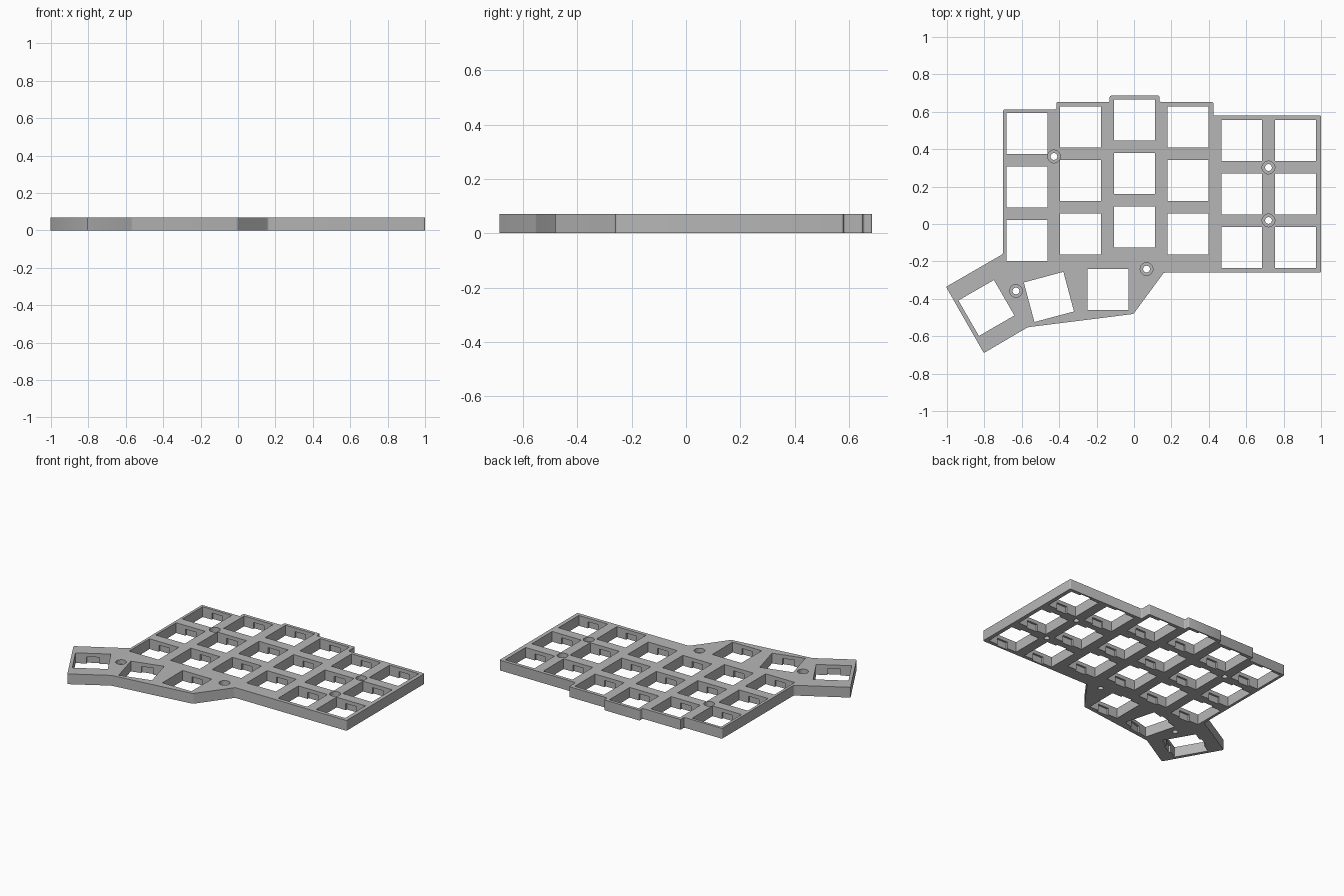
import bpy, bmesh
from math import radians
from mathutils import Matrix

cube = bpy.data.objects.get("Cube")
if cube:
    bpy.data.objects.remove(cube, do_unlink=True)

HEIGHT = 0.07
HOLE = 0.219
PITCH = 0.286

grey = bpy.data.materials.new("plain grey")
grey.use_nodes = True
grey.diffuse_color = (0.47, 0.47, 0.47, 1)
grey.node_tree.nodes["Principled BSDF"].inputs["Base Color"].default_value = grey.diffuse_color


def make_object(name, bm):
    bmesh.ops.recalc_face_normals(bm, faces=bm.faces[:])
    mesh = bpy.data.meshes.new(name)
    bm.to_mesh(mesh)
    bm.free()
    mesh.materials.append(grey)
    obj = bpy.data.objects.new(name, mesh)
    bpy.context.collection.objects.link(obj)
    return obj


def add_box(bm, x, y, turn, width, depth, low, high):
    place = (Matrix.Translation((x, y, (low + high) / 2))
             @ Matrix.Rotation(radians(turn), 4, "Z")
             @ Matrix.Diagonal((width, depth, high - low, 1)))
    bmesh.ops.create_cube(bm, size=1, matrix=place)


def add_cylinder(bm, x, y, radius, low, high):
    bmesh.ops.create_cone(bm, cap_ends=True, segments=32, radius1=radius, radius2=radius,
                          depth=high - low, matrix=Matrix.Translation((x, y, (low + high) / 2)))


# Plate outline, extruded, with slightly rounded corners
outline = [(1, .58), (.425, .58), (.425, .652), (.137, .652), (.137, .686), (-.13, .686),
           (-.13, .652), (-.415, .652), (-.415, .612), (-.7, .612), (-.7, -.16), (-1.005, -.336),
           (-.803, -.69), (-.568, -.552), (-.003, -.481), (.16, -.26), (1, -.26)]
bm = bmesh.new()
face = bm.faces.new([bm.verts.new((x, y, 0)) for x, y in outline])
side = bmesh.ops.extrude_face_region(bm, geom=[face])
bmesh.ops.translate(bm, vec=(0, 0, HEIGHT),
                    verts=[v for v in side["geom"] if isinstance(v, bmesh.types.BMVert)])
upright = [e for e in bm.edges if abs(e.verts[0].co.z - e.verts[1].co.z) > HEIGHT / 2]
bmesh.ops.bevel(bm, geom=upright, offset=0.008, segments=3, profile=0.5, affect="EDGES")
plate = make_object("key_plate", bm)

# Key positions: six staggered columns of three, and three thumb keys
top_rows = [.484, .519, .556, .519, .447, .447]
keys = [(-.572 + .287 * col, top - PITCH * row, 0)
        for col, top in enumerate(top_rows) for row in range(3)]
keys += [(-.139, -.35, 0), (-.455, -.39, 15), (-.789, -.449, 30)]
screws = [(-.428, .361), (.719, .302), (.719, .019), (.067, -.241), (-.631, -.358)]

# Cutters: square openings, clip notches underneath, screw holes and head recesses
opening, notch, shaft, recess = (bmesh.new() for _ in range(4))
for x, y, turn in keys:
    add_box(opening, x, y, turn, HOLE, HOLE, -.1, .2)
    add_box(notch, x, y, turn, .08, HOLE + .026, -.1, .045)
for x, y in screws:
    add_cylinder(shaft, x, y, .018, -.1, .2)
    add_cylinder(recess, x, y, .034, .04, .2)

bpy.context.view_layer.objects.active = plate
for name, cutter_mesh in (("key_opening_cutter", opening), ("clip_notch_cutter", notch),
                          ("screw_hole_cutter", shaft), ("screw_head_cutter", recess)):
    cutter = make_object(name, cutter_mesh)
    cutter.hide_render = True
    cut = plate.modifiers.new(name, "BOOLEAN")
    cut.operation = "DIFFERENCE"
    cut.solver = "EXACT"
    cut.object = cutter
    bpy.ops.object.modifier_apply(modifier=cut.name)
    bpy.data.objects.remove(cutter, do_unlink=True)

# Smooth the round holes while keeping hard edges
bpy.ops.object.select_all(action="DESELECT")
plate.select_set(True)
bpy.ops.object.shade_smooth_by_angle(angle=radians(30))
